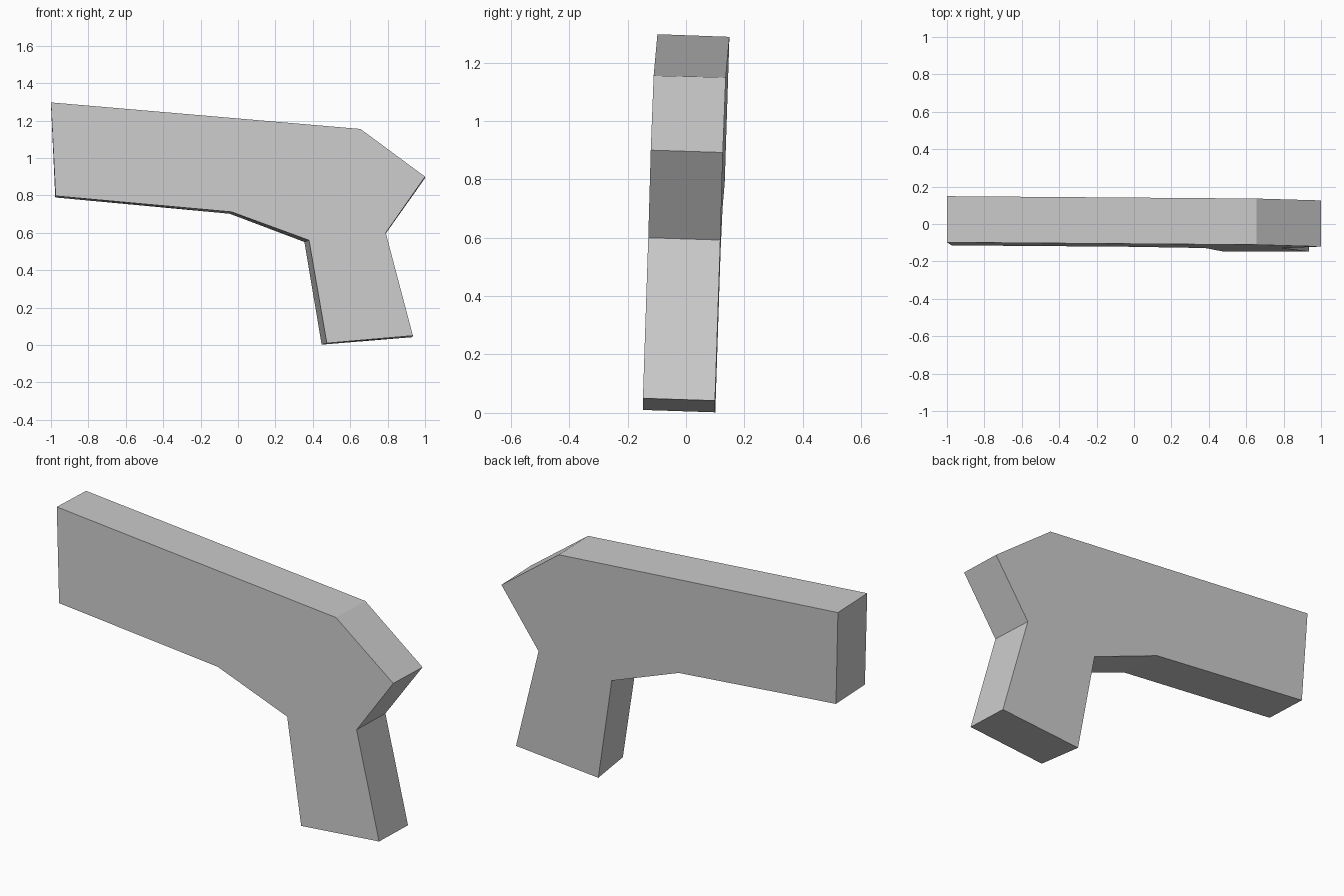
import bpy
import bmesh

if "Cube" in bpy.data.objects:
    bpy.data.objects.remove(bpy.data.objects["Cube"], do_unlink=True)

# Plain grey material
grey = bpy.data.materials.new("light grey")
grey.use_nodes = True
colour = (0.6, 0.6, 0.6, 1)
grey.diffuse_color = colour
grey.node_tree.nodes["Principled BSDF"].inputs["Base Color"].default_value = colour

# Side outlines (x, z): the two sides differ a little at the grip
front = [(-1, 1.297), (-0.975, 0.797), (-0.035, 0.712), (0.38, 0.56),
         (0.475, 0.01), (0.935, 0.05), (0.79, 0.6), (1, 0.9), (0.655, 1.155)]
back = [(-1, 1.288), (-0.977, 0.789), (-0.045, 0.702), (0.355, 0.551),
        (0.447, 0.002), (0.933, 0.042), (0.787, 0.592), (1, 0.892), (0.655, 1.149)]


def side_y(x, z):
    """Depth of the slightly leaning front side."""
    return -0.1445 + 0.032 * z - 0.005 * x


# Barrel and grip as one slab between the two outlines
bm = bmesh.new()
near = [bm.verts.new((x, side_y(x, z), z)) for x, z in front]
far = [bm.verts.new((x, side_y(x, z) + 0.247, z)) for x, z in back]
bm.faces.new(near)
bm.faces.new(far[::-1])
for i in range(len(near)):
    j = (i + 1) % len(near)
    bm.faces.new((near[i], far[i], far[j], near[j]))
bmesh.ops.recalc_face_normals(bm, faces=bm.faces)

mesh = bpy.data.meshes.new("pistol_body")
bm.to_mesh(mesh)
bm.free()
mesh.materials.append(grey)
body = bpy.data.objects.new("pistol_body", mesh)
bpy.context.collection.objects.link(body)
